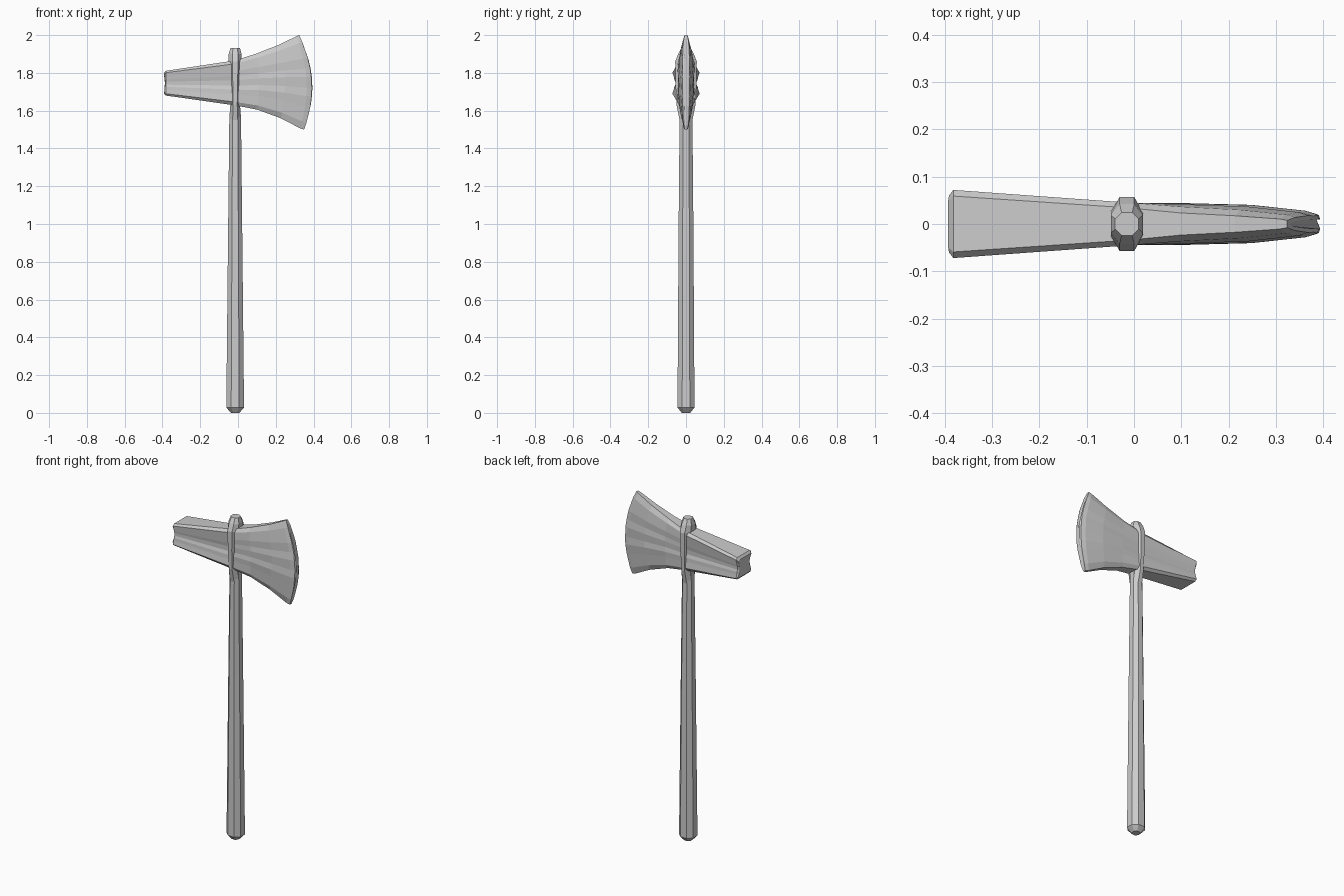
import bpy, bmesh


def loft(name, rings):
    """Skin a list of equal-length closed rings and cap both ends."""
    bm = bmesh.new()
    loops = [[bm.verts.new(p) for p in ring] for ring in rings]
    for a, b in zip(loops, loops[1:]):
        n = len(a)
        for i in range(n):
            j = (i + 1) % n
            bm.faces.new((a[i], a[j], b[j], b[i]))
    bm.faces.new(loops[0][::-1])
    bm.faces.new(loops[-1])
    bmesh.ops.recalc_face_normals(bm, faces=bm.faces)
    mesh = bpy.data.meshes.new(name)
    bm.to_mesh(mesh)
    bm.free()
    obj = bpy.data.objects.new(name, mesh)
    bpy.context.collection.objects.link(obj)
    return obj


AXIS = -0.015  # handle centre line in x


def octagon(z, hx, hy, k=0.45):
    pts = [(1, k), (k, 1), (-k, 1), (-1, k), (-1, -k), (-k, -1), (k, -1), (1, -k)]
    return [(AXIS + hx * x, hy * y, z) for x, y in pts]


# Shaft: tapered octagon with a chamfered butt
loft("shaft", [octagon(z, hx, hy) for z, hx, hy in [
    (0.0, 0.022, 0.022), (0.028, 0.047, 0.045), (1.0, 0.037, 0.039),
    (1.56, 0.031, 0.034), (1.64, 0.025, 0.034)]])

# Collar: flattened eye wrapped around the head, with sloping shoulders
loft("collar", [octagon(z, hx, hy) for z, hx, hy in [
    (1.55, 0.030, 0.034), (1.63, 0.024, 0.050), (1.75, 0.028, 0.056),
    (1.86, 0.034, 0.057), (1.90, 0.034, 0.042), (1.932, 0.025, 0.024)]])

# Head: fluted cross-sections, t = height, poll width, blade width
SECTION = [(1.0, 0.82, 0.38), (0.85, 1.0, 0.70), (0.52, 0.90, 0.90),
           (0.30, 0.86, 0.86), (0.12, 0.78, 1.0), (-0.12, 0.78, 0.92),
           (-0.30, 0.86, 1.0), (-0.52, 0.90, 0.86), (-0.85, 1.0, 0.70),
           (-1.0, 0.82, 0.38)]


def head_ring(x, bulge, tilt, z0, z1, w, blend):
    mid, half = (z0 + z1) / 2, (z1 - z0) / 2
    right = []
    for t, poll, blade in SECTION:
        width = w * (poll * (1 - blend) + blade * blend)
        right.append((x + bulge * (1 - t * t) - tilt * t, width, mid + half * t))
    left = [(a, -y, z) for a, y, z in reversed(right)]
    return right + left


# x, edge bulge, tilt, bottom, top, half width, poll-to-blade blend
loft("axe_head", [head_ring(*s) for s in [
    (-0.393, 0.006, 0, 1.692, 1.798, 0.060, 0),
    (-0.382, 0.000, 0, 1.680, 1.811, 0.072, 0),
    (-0.015, 0.000, 0, 1.628, 1.866, 0.050, 0.3),
    (0.10, 0.012, 0.003, 1.605, 1.902, 0.046, 0.7),
    (0.22, 0.030, 0.006, 1.560, 1.948, 0.041, 0.9),
    (0.318, 0.046, 0.010, 1.507, 1.993, 0.028, 1),
    (0.337, 0.053, 0.013, 1.500, 2.000, 0.020, 1),
    (0.343, 0.050, 0.012, 1.522, 1.980, 0.011, 1)]])
